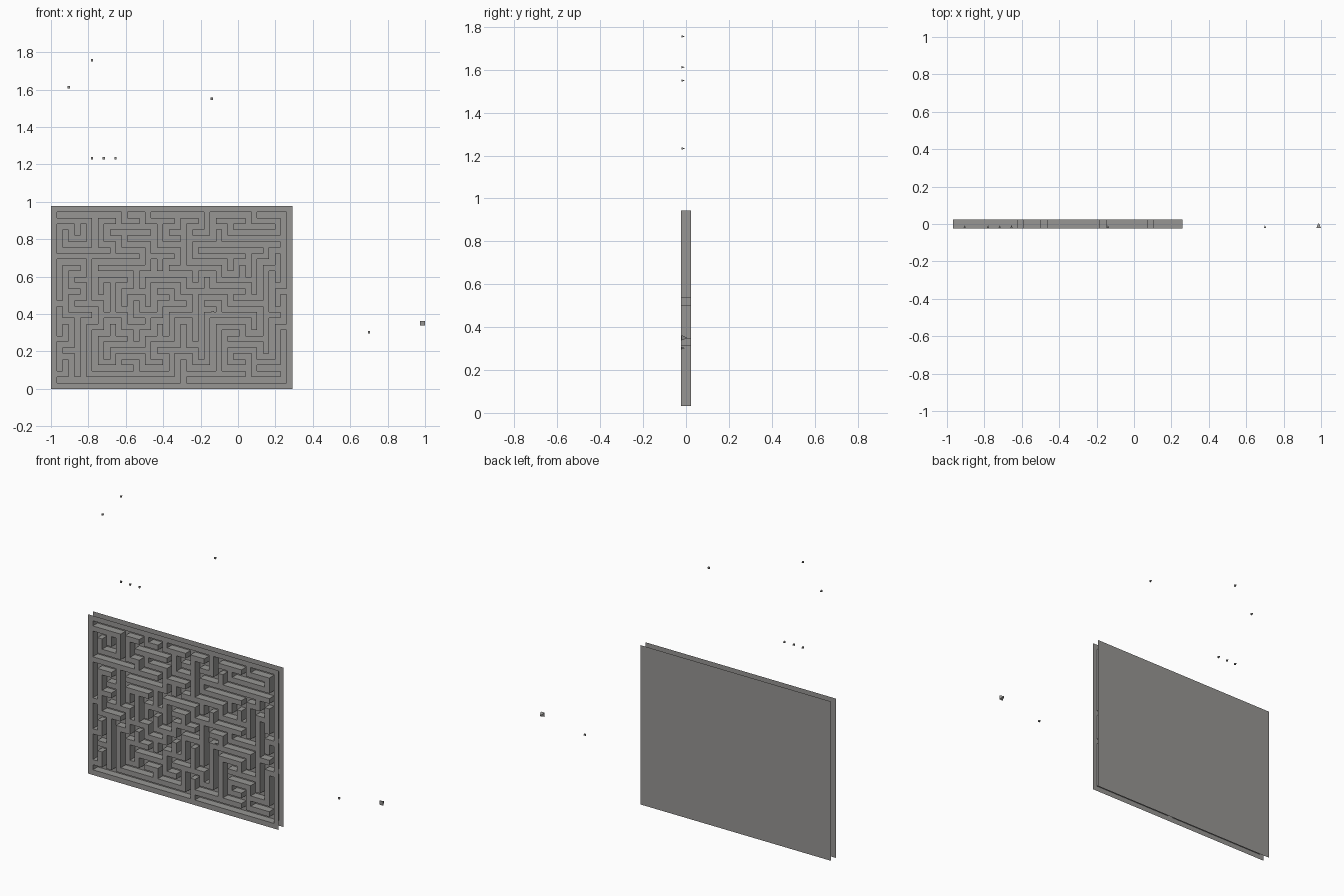
import bpy, bmesh, math, random

if "Cube" in bpy.data.objects:
    bpy.data.objects.remove(bpy.data.objects["Cube"])

random.seed(11)
COLS, ROWS = 20, 15
NX, NZ = 2 * COLS + 1, 2 * ROWS + 1
U = 0.0315
X0, YF, YB = -1.0, -0.0235, 0.0235

grey = bpy.data.materials.new("warm_grey")
grey.diffuse_color = (0.31, 0.305, 0.295, 1)
grey.use_nodes = True
grey.node_tree.nodes["Principled BSDF"].inputs["Base Color"].default_value = grey.diffuse_color


def finish(name, bm):
    me = bpy.data.meshes.new(name)
    bm.to_mesh(me)
    bm.free()
    me.materials.append(grey)
    ob = bpy.data.objects.new(name, me)
    bpy.context.collection.objects.link(ob)
    return ob


# --- maze layout: long straight runs along the border, the rest carved at random
def run_h(r, a, b):
    return [(c, r) for c in range(a, b + 1)]


def run_v(c, a, b):
    return [(c, r) for r in range(a, b + 1)]


runs = [run_h(14, 0, 5), run_h(14, 6, 7), run_h(14, 8, 12), run_h(14, 13, 16),
        run_h(14, 17, 19) + run_v(19, 8, 13)[::-1], run_v(19, 5, 7),
        run_h(0, 0, 10), run_h(0, 11, 19) + run_v(19, 1, 4), run_v(13, 1, 5)]
group = {cell: run for run in runs for cell in run}
blocked = {frozenset(p) for p in (((5, 14), (6, 14)), ((7, 14), (8, 14)), ((12, 14), (13, 14)),
                                  ((16, 14), (17, 14)), ((19, 4), (19, 5)), ((19, 7), (19, 8)),
                                  ((10, 0), (11, 0)))}
channel = set()


def cut(a, b):
    for c, r in (a, b):
        channel.add((2 * c + 1, 2 * r + 1))
    channel.add((a[0] + b[0] + 1, a[1] + b[1] + 1))


for run in runs:
    for a, b in zip(run, run[1:]):
        cut(a, b)

stack, seen = [(0, 7)], {(0, 7)}
while stack:
    c, r = stack[-1]
    nbrs = [(c + dx, r + dz) for dx, dz in ((1, 0), (-1, 0), (0, 1), (0, -1))]
    nbrs = [n for n in nbrs if 0 <= n[0] < COLS and 0 <= n[1] < ROWS and n not in seen
            and frozenset(((c, r), n)) not in blocked]
    if not nbrs:
        stack.pop()
        continue
    n = random.choice(nbrs)
    cut((c, r), n)
    new = group.get(n, [n])
    seen.update(new)
    stack.extend(new)

# --- front sheet with the channels cut out, and their side walls
bm = bmesh.new()


def quad(pts):
    bm.faces.new([bm.verts.new((X0 + i * U, y, k * U)) for i, y, k in pts])


for i in range(NX):
    for k in range(NZ):
        if (i, k) not in channel:
            quad([(i, YF, k), (i + 1, YF, k), (i + 1, YF, k + 1), (i, YF, k + 1)])
            continue
        if (i - 1, k) not in channel:
            quad([(i, YF, k), (i, YF, k + 1), (i, YB, k + 1), (i, YB, k)])
        if (i + 1, k) not in channel:
            quad([(i + 1, YF, k), (i + 1, YB, k), (i + 1, YB, k + 1), (i + 1, YF, k + 1)])
        if (i, k - 1) not in channel:
            quad([(i, YF, k), (i, YB, k), (i + 1, YB, k), (i + 1, YF, k)])
        if (i, k + 1) not in channel:
            quad([(i, YF, k + 1), (i + 1, YF, k + 1), (i + 1, YB, k + 1), (i, YB, k + 1)])
bmesh.ops.remove_doubles(bm, verts=bm.verts, dist=1e-5)
finish("maze_front", bm)

# --- plain back sheet, also the channel floor
bm = bmesh.new()
quad([(0, YB, 0), (0, YB, NZ), (NX, YB, NZ), (NX, YB, 0)])
finish("maze_back", bm)


# --- small loose markers floating around the panel
def marker(name, x, z, size, depth):
    bm = bmesh.new()
    bmesh.ops.create_cone(bm, cap_ends=True, segments=4, radius1=size * 0.7071,
                          radius2=size * 0.15, depth=depth)
    for v in bm.verts:
        a, b, h = v.co
        s = math.sqrt(0.5)
        v.co = (x + (a - b) * s, -0.022 + h + depth / 2, z + (a + b) * s)
    bmesh.ops.recalc_face_normals(bm, faces=bm.faces)
    finish(name, bm)


spots = [(-0.905, 1.612), (-0.78, 1.756), (-0.14, 1.55), (-0.78, 1.233), (-0.718, 1.233),
         (-0.655, 1.233), (0.70, 0.302), (-0.135, 0.41)]
for n, (x, z) in enumerate(spots):
    marker(f"small_marker_{n + 1}", x, z, 0.012, 0.014)
marker("large_marker", 0.987, 0.35, 0.026, 0.024)
